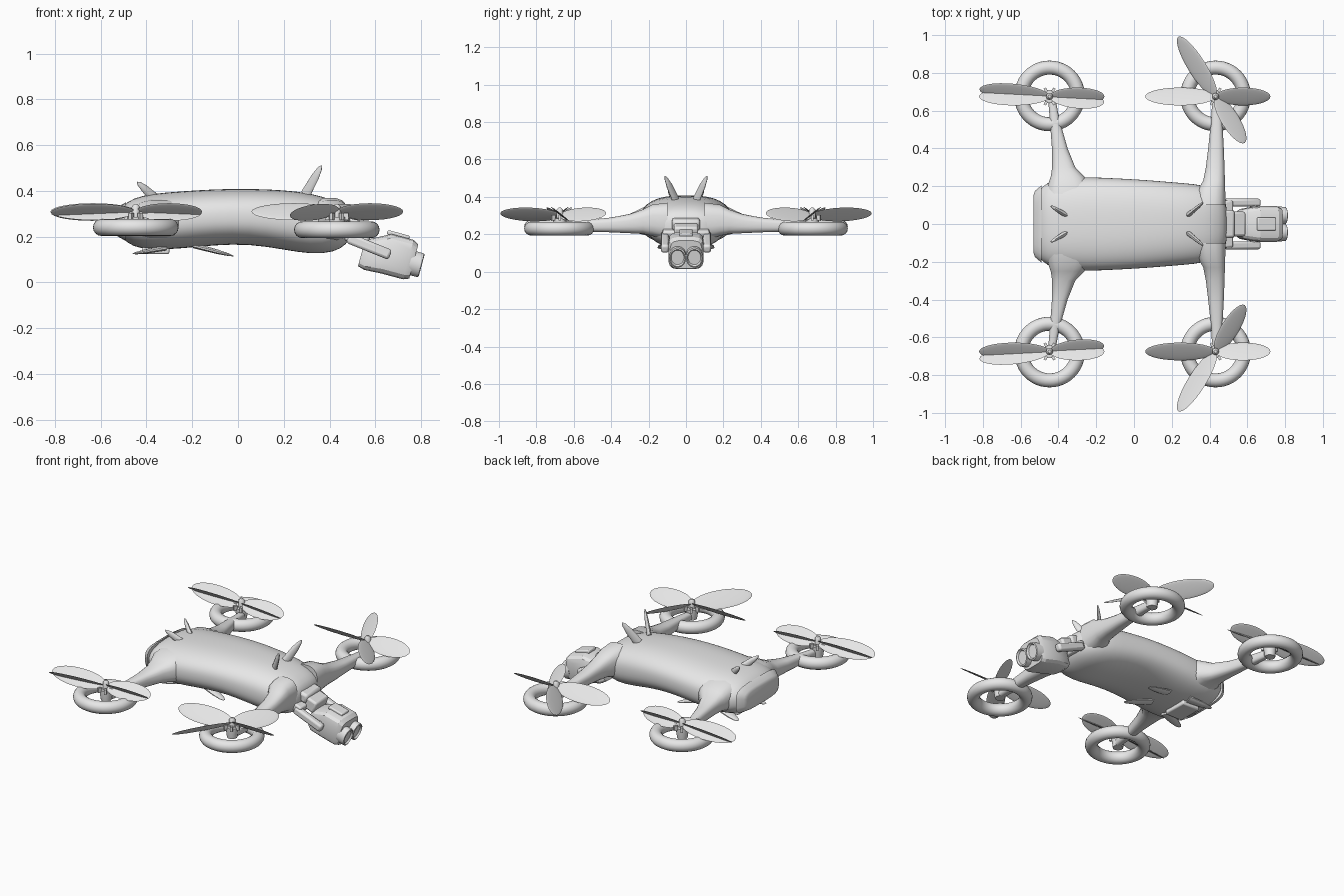
import bpy, bmesh
from math import sin, cos, pi, radians, copysign
from mathutils import Matrix, Vector

cube = bpy.data.objects.get("Cube")
if cube:
    bpy.data.objects.remove(cube)

GREY = bpy.data.materials.new("plain_grey")
GREY.use_nodes = True
GREY.diffuse_color = (0.8, 0.8, 0.8, 1)
GREY.node_tree.nodes["Principled BSDF"].inputs["Base Color"].default_value = (0.8, 0.8, 0.8, 1)


def finish(bm, name, mirror=False, subsurf=0, bevel=0, angle=40):
    """Turn a bmesh into a shaded object, optionally mirrored across the y axis."""
    bmesh.ops.recalc_face_normals(bm, faces=bm.faces)
    mesh = bpy.data.meshes.new(name)
    bm.to_mesh(mesh)
    bm.free()
    mesh.materials.append(GREY)
    obj = bpy.data.objects.new(name, mesh)
    bpy.context.collection.objects.link(obj)
    bpy.ops.object.select_all(action='DESELECT')
    obj.select_set(True)
    bpy.context.view_layer.objects.active = obj
    bpy.ops.object.shade_smooth_by_angle(angle=radians(angle))
    if bevel:
        mod = obj.modifiers.new("Bevel", 'BEVEL')
        mod.width, mod.segments = bevel, 2
    if subsurf:
        mod = obj.modifiers.new("Subdivision", 'SUBSURF')
        mod.levels = mod.render_levels = subsurf
    if mirror:
        mod = obj.modifiers.new("Mirror", 'MIRROR')
        mod.use_axis = (False, True, False)
    return obj


def place(x, y, z, tilt=0, turn=0):
    return (Matrix.Translation((x, y, z)) @ Matrix.Rotation(radians(turn), 4, 'Z')
            @ Matrix.Rotation(radians(tilt), 4, 'Y'))


def loft(name, stations, along='x', sides=24, power=0.8, matrix=None, **kw):
    """Skin superellipse sections: (position, centre u, centre v, radius u, radius v)."""
    bm = bmesh.new()
    rings = []
    for t, cu, cv, ru, rv in stations:
        ring = []
        for i in range(sides):
            a = 2 * pi * (i + 0.5) / sides
            u = cu + ru * copysign(abs(cos(a)) ** power, cos(a))
            v = cv + rv * copysign(abs(sin(a)) ** power, sin(a))
            ring.append(bm.verts.new((t, u, v) if along == 'x' else
                                     (u, t, v) if along == 'y' else (u, v, t)))
        rings.append(ring)
    for a, b in zip(rings, rings[1:]):
        for i in range(sides):
            j = (i + 1) % sides
            bm.faces.new((a[i], a[j], b[j], b[i]))
    bm.faces.new(rings[0])
    bm.faces.new(rings[-1])
    if matrix:
        bm.transform(matrix)
    return finish(bm, name, **kw)


def box(name, size, matrix, **kw):
    bm = bmesh.new()
    bmesh.ops.create_cube(bm, size=1, matrix=matrix @ Matrix.Diagonal((*size, 1)))
    return finish(bm, name, **kw)


def fin(name, base, tip, length, thick):
    """Tapered blade-like fin from a base point to a tip point, mirrored."""
    base, tip = Vector(base), Vector(tip)
    rot = (tip - base).to_track_quat('Z', 'Y').to_matrix().to_4x4()
    h = (tip - base).length
    loft(name, [(0, 0, 0, thick, length), (h * 0.6, 0, 0, thick * 0.8, length * 0.8),
                (h * 0.9, 0, 0, thick * 0.5, length * 0.45), (h, 0, 0, thick * 0.2, length * 0.1)],
         along='z', sides=10, power=1, matrix=Matrix.Translation(base) @ rot, mirror=True)


# Rounded fuselage: x, top z, bottom z, half width
profile = [(-0.52, 0.30, 0.22, 0.13), (-0.505, 0.335, 0.19, 0.18), (-0.46, 0.368, 0.155, 0.222),
           (-0.38, 0.388, 0.14, 0.243), (-0.25, 0.398, 0.147, 0.25), (-0.1, 0.408, 0.163, 0.243),
           (0.05, 0.41, 0.167, 0.235), (0.2, 0.404, 0.143, 0.222), (0.32, 0.39, 0.122, 0.213),
           (0.42, 0.36, 0.13, 0.195), (0.475, 0.325, 0.165, 0.15), (0.495, 0.285, 0.205, 0.08)]
loft("fuselage", [(x, 0, (t + b) / 2, w, (t - b) / 2) for x, t, b, w in profile],
     sides=32, power=0.8, subsurf=1, angle=80)

# Rear bumper panel
loft("rear_bumper", [(-0.533, 0, 0.265, 0.15, 0.05), (-0.525, 0, 0.265, 0.175, 0.065),
                     (-0.49, 0, 0.265, 0.205, 0.085)], power=0.5)

# Tapered arms reaching out to the rotors
loft("rear_arms", [(0.12, -0.34, 0.27, 0.13, 0.10), (0.2, -0.345, 0.275, 0.115, 0.085),
                   (0.25, -0.352, 0.268, 0.09, 0.066), (0.3, -0.372, 0.258, 0.062, 0.052),
                   (0.4, -0.393, 0.25, 0.042, 0.04), (0.55, -0.42, 0.245, 0.026, 0.03),
                   (0.66, -0.435, 0.242, 0.02, 0.024)],
     along='y', sides=16, power=0.7, mirror=True)
loft("front_arms", [(0.1, 0.40, 0.27, 0.085, 0.10), (0.18, 0.41, 0.275, 0.074, 0.085),
                    (0.23, 0.424, 0.268, 0.058, 0.066), (0.3, 0.43, 0.257, 0.05, 0.052),
                    (0.4, 0.434, 0.25, 0.042, 0.04), (0.55, 0.438, 0.245, 0.03, 0.03),
                    (0.66, 0.436, 0.242, 0.022, 0.024)],
     along='y', sides=16, power=0.7, mirror=True)


def ring_guard(name, x, y, z, major=0.15, minor=0.037):
    bm = bmesh.new()
    around, tube = 48, 16
    grid = [[bm.verts.new((x + (major + minor * cos(b)) * cos(a),
                           y + (major + minor * cos(b)) * sin(a), z + minor * sin(b)))
             for b in [2 * pi * j / tube for j in range(tube)]]
            for a in [2 * pi * i / around for i in range(around)]]
    for i in range(around):
        for j in range(tube):
            k, m = (i + 1) % around, (j + 1) % tube
            bm.faces.new((grid[i][j], grid[k][j], grid[k][m], grid[i][m]))
    finish(bm, name, mirror=True, angle=80)


def blade(name, hub, length, angle, pitch):
    bm = bmesh.new()
    shape = Matrix.Translation((length / 2, 0, 0)) @ Matrix.Diagonal((length / 2, 0.06, 0.005, 1))
    bmesh.ops.create_uvsphere(bm, u_segments=28, v_segments=12, radius=1)
    bm.transform(Matrix.Translation(hub) @ Matrix.Rotation(radians(angle), 4, 'Z')
                 @ Matrix.Rotation(radians(pitch), 4, 'X') @ shape)
    finish(bm, name, mirror=True)


# Rotors: guard ring, motor, studs and two counter-turning blade pairs
for end, x, guard_z, second in (("rear", -0.447, 0.24, 174), ("front", 0.432, 0.23, 122)):
    y = 0.675
    ring_guard(end + "_guard_rings", x, y + 0.003, guard_z)
    loft(end + "_motors", [(0.22, x, y, 0.03, 0.03), (0.265, x, y, 0.036, 0.036),
                           (0.285, x, y, 0.036, 0.036), (0.286, x, y, 0.018, 0.018),
                           (0.33, x, y, 0.018, 0.018), (0.342, x, y, 0.008, 0.008)],
         along='z', sides=16, power=1, mirror=True)
    for i in range(6):
        a = i * pi / 3
        box(end + "_motor_studs", (0.022, 0.014, 0.03),
            place(x + 0.04 * cos(a), y + 0.04 * sin(a), 0.288, turn=i * 60), mirror=True)
    for start, pitch, z in ((180, 38, 0.309), (second, -38, 0.306)):
        blade(end + "_long_blades", (x, y, z), 0.373, start, pitch)
        blade(end + "_short_blades", (x, y, z), 0.29, start + 180, pitch)

# Camera mount: neck, face block and two side prongs
box("camera_neck", (0.14, 0.13, 0.075), place(0.515, 0, 0.225, tilt=20), bevel=0.012)
box("mount_block", (0.07, 0.15, 0.06), place(0.495, 0, 0.255, tilt=15), bevel=0.015)
box("mount_crossbar", (0.05, 0.25, 0.05), place(0.495, 0, 0.2, tilt=22), bevel=0.01)
box("mount_prongs", (0.2, 0.042, 0.046), place(0.573, 0.113, 0.157, tilt=22),
    bevel=0.012, mirror=True)
bm = bmesh.new()
bmesh.ops.create_cone(bm, cap_ends=True, segments=16, radius1=0.02, radius2=0.02, depth=0.05,
                      matrix=Matrix.Translation((0.635, 0.1, 0.133)) @ Matrix.Rotation(pi / 2, 4, 'X'))
finish(bm, "pivot_pins", mirror=True)

# Tilted camera head with twin lenses
head = place(0.655, 0, 0.113, tilt=15)
loft("camera_head", [(-0.115, 0, -0.015, 0.06, 0.06), (-0.085, 0, -0.012, 0.08, 0.072),
                     (-0.01, 0, 0.01, 0.095, 0.09), (0.09, 0, 0.01, 0.095, 0.09),
                     (0.115, 0, 0.008, 0.085, 0.078)],
     sides=16, power=0.45, matrix=head, angle=25)
loft("lens_barrels", [(0.1, 0.045, 0, 0.048, 0.055), (0.15, 0.045, 0, 0.046, 0.054),
                      (0.153, 0.045, 0, 0.04, 0.047), (0.142, 0.045, 0, 0.034, 0.04)],
     sides=24, power=1, matrix=head, mirror=True)
box("camera_top_rail", (0.1, 0.07, 0.02), head @ place(0.02, 0, 0.102), bevel=0.006)

# Antenna fins above, stabiliser fins below
fin("front_antennas", (0.295, 0.055, 0.385), (0.365, 0.112, 0.51), 0.026, 0.013)
fin("rear_antennas", (-0.365, 0.05, 0.37), (-0.44, 0.095, 0.438), 0.022, 0.014)
fin("belly_fins", (-0.19, 0.07, 0.16), (-0.02, 0.11, 0.115), 0.012, 0.035)
fin("rear_belly_fins", (-0.32, 0.1, 0.15), (-0.46, 0.14, 0.125), 0.012, 0.035)
box("belly_plate", (0.12, 0.16, 0.03), place(-0.36, 0, 0.138), bevel=0.008)
